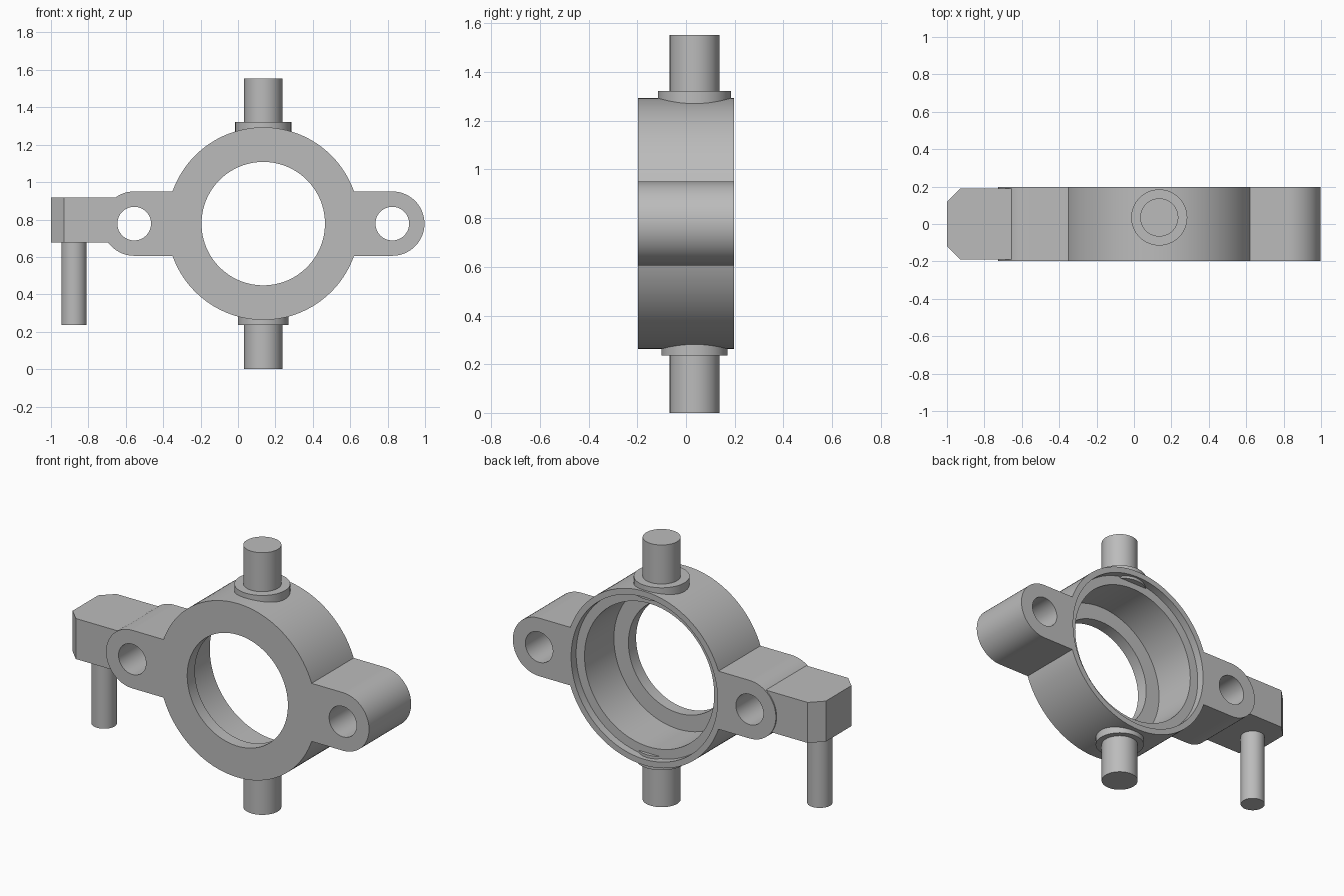
import bpy, bmesh, math
from mathutils import Matrix

if "Cube" in bpy.data.objects:
    bpy.data.objects.remove(bpy.data.objects["Cube"], do_unlink=True)

grey = bpy.data.materials.new("plain grey")
grey.use_nodes = True
COLOUR = (0.5, 0.5, 0.5, 1)
grey.diffuse_color = COLOUR
grey.node_tree.nodes["Principled BSDF"].inputs["Base Color"].default_value = COLOUR

CX, CZ = 0.135, 0.778       # centre of the ring
HALF = 0.197                # half the ring's depth
LUG_X = 0.69                # distance from ring centre to bolt holes
LUG_R = 0.172


def make(name, bm):
    mesh = bpy.data.meshes.new(name)
    bmesh.ops.recalc_face_normals(bm, faces=bm.faces)
    bm.to_mesh(mesh)
    bm.free()
    mesh.materials.append(grey)
    ob = bpy.data.objects.new(name, mesh)
    bpy.context.collection.objects.link(ob)
    return ob


def cylinder(name, x, y, z, radius, length, axis="Z", segments=64):
    bm = bmesh.new()
    turn = Matrix.Rotation(math.pi / 2, 4, "X") if axis == "Y" else Matrix()
    bmesh.ops.create_cone(bm, cap_ends=True, segments=segments, radius1=radius,
                          radius2=radius, depth=length,
                          matrix=Matrix.Translation((x, y, z)) @ turn)
    return make(name, bm)


def prism(name, points, direction):
    bm = bmesh.new()
    face = bm.faces.new([bm.verts.new(p) for p in points])
    new = bmesh.ops.extrude_face_region(bm, geom=[face])["geom"]
    bmesh.ops.translate(bm, vec=direction,
                        verts=[v for v in new if isinstance(v, bmesh.types.BMVert)])
    return make(name, bm)


def combine(target, other, operation):
    mod = target.modifiers.new("cut", "BOOLEAN")
    mod.operation, mod.object, mod.solver = operation, other, "EXACT"
    bpy.context.view_layer.objects.active = target
    bpy.ops.object.modifier_apply(modifier=mod.name)
    bpy.data.objects.remove(other, do_unlink=True)


# Ring with a round-ended bar through it forming both lugs
body = cylinder("ring_body", CX, 0, CZ, 0.515, 2 * HALF, "Y", 128)
outline = []
for side in (1, -1):
    for i in range(33):
        a = side * math.pi / 2 - math.pi * i / 32
        a = math.pi / 2 - math.pi * i / 32 + (0 if side == 1 else math.pi)
        outline.append((CX + side * LUG_X + LUG_R * math.cos(a), -HALF,
                        CZ - LUG_R * math.sin(a) * -1))
combine(body, prism("lug_bar", outline, (0, 2 * HALF, 0)), "UNION")

# Stepped bore: radius, and the depth at which each step starts
for radius, start in ((0.33, -0.3), (0.425, -0.125), (0.48, 0.15)):
    end = 0.3
    cutter = cylinder("bore_cutter", CX, (start + end) / 2, CZ, radius,
                      end - start, "Y", 128)
    combine(body, cutter, "DIFFERENCE")
for side in (1, -1):
    combine(body, cylinder("bolt_cutter", CX + side * LUG_X, 0, CZ, 0.09, 1, "Y"),
            "DIFFERENCE")

# Chamfered side block, its inner end buried in the right lug
D = 0.19
plan = [(-0.655, -D), (-0.93, -D), (-1, -0.12), (-1, 0.12), (-0.93, D), (-0.655, D)]
block = prism("side_block", [(x, y, 0.677) for x, y in plan], (0, 0, 0.24))


def post(name, x, y, low, high, radius):
    return cylinder(name, x, y, (low + high) / 2, radius, high - low)


# Pivot posts, collars and the hanging pin
PY = 0.035
parts = [body, block,
         post("top_post", CX, PY, 1.25, 1.553, 0.102),
         post("top_collar", CX, PY, 1.24, 1.322, 0.15),
         post("bottom_post", CX, PY, 0, 0.3, 0.102),
         post("bottom_collar", CX, PY, 0.235, 0.315, 0.136),
         post("hanging_pin", -0.877, 0, 0.237, 0.69, 0.068)]

bpy.ops.object.select_all(action="DESELECT")
for ob in parts:
    ob.select_set(True)
bpy.context.view_layer.objects.active = body
bpy.ops.object.shade_smooth_by_angle(angle=math.radians(30))
